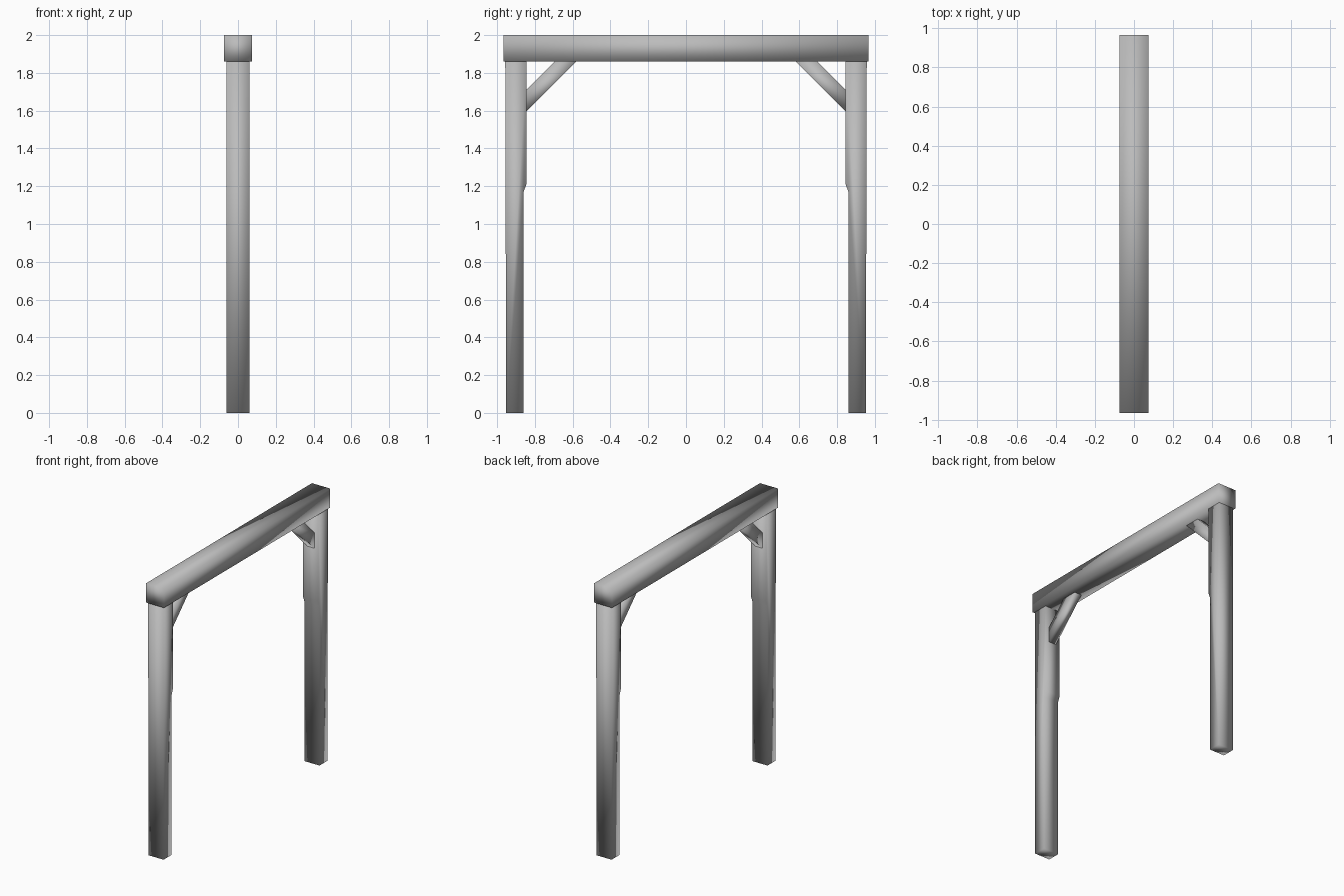
import bpy
import bmesh

cube = bpy.data.objects.get("Cube")
if cube:
    bpy.data.objects.remove(cube, do_unlink=True)

grey = bpy.data.materials.new("plain grey")
grey.use_nodes = True
colour = (0.5, 0.5, 0.5, 1)
grey.diffuse_color = colour
grey.node_tree.nodes["Principled BSDF"].inputs["Base Color"].default_value = colour


def timber(name, profile, half_width, side=1):
    """Extrude a (y, z) profile across x; side = -1 flips it to the front."""
    bm = bmesh.new()
    near = [bm.verts.new((-half_width, side * y, z)) for y, z in profile]
    far = [bm.verts.new((half_width, side * y, z)) for y, z in profile]
    bm.faces.new(near)
    bm.faces.new(far[::-1])
    count = len(profile)
    for i in range(count):
        j = (i + 1) % count
        bm.faces.new((near[i], far[i], far[j], near[j]))
    bmesh.ops.recalc_face_normals(bm, faces=bm.faces)
    # Soft shading runs across every edge of the timber
    for face in bm.faces:
        face.smooth = True
    mesh = bpy.data.meshes.new(name)
    bm.to_mesh(mesh)
    bm.free()
    mesh.materials.append(grey)
    obj = bpy.data.objects.new(name, mesh)
    bpy.context.collection.objects.link(obj)
    return obj


# Top beam
timber("top_beam", [(-0.965, 1.86), (0.965, 1.86), (0.965, 2), (-0.965, 2)], 0.074)

# Post with a small step on its inner face, and diagonal brace
post = [(0.86, 0), (0.952, 0), (0.957, 1.86), (0.845, 1.86), (0.845, 1.21), (0.86, 1.17)]
brace = [(0.86, 1.58), (0.86, 1.695), (0.68, 1.875), (0.565, 1.875)]

for label, side in (("front", -1), ("back", 1)):
    timber(label + "_post", post, 0.061, side)
    timber(label + "_brace", brace, 0.029, side)
